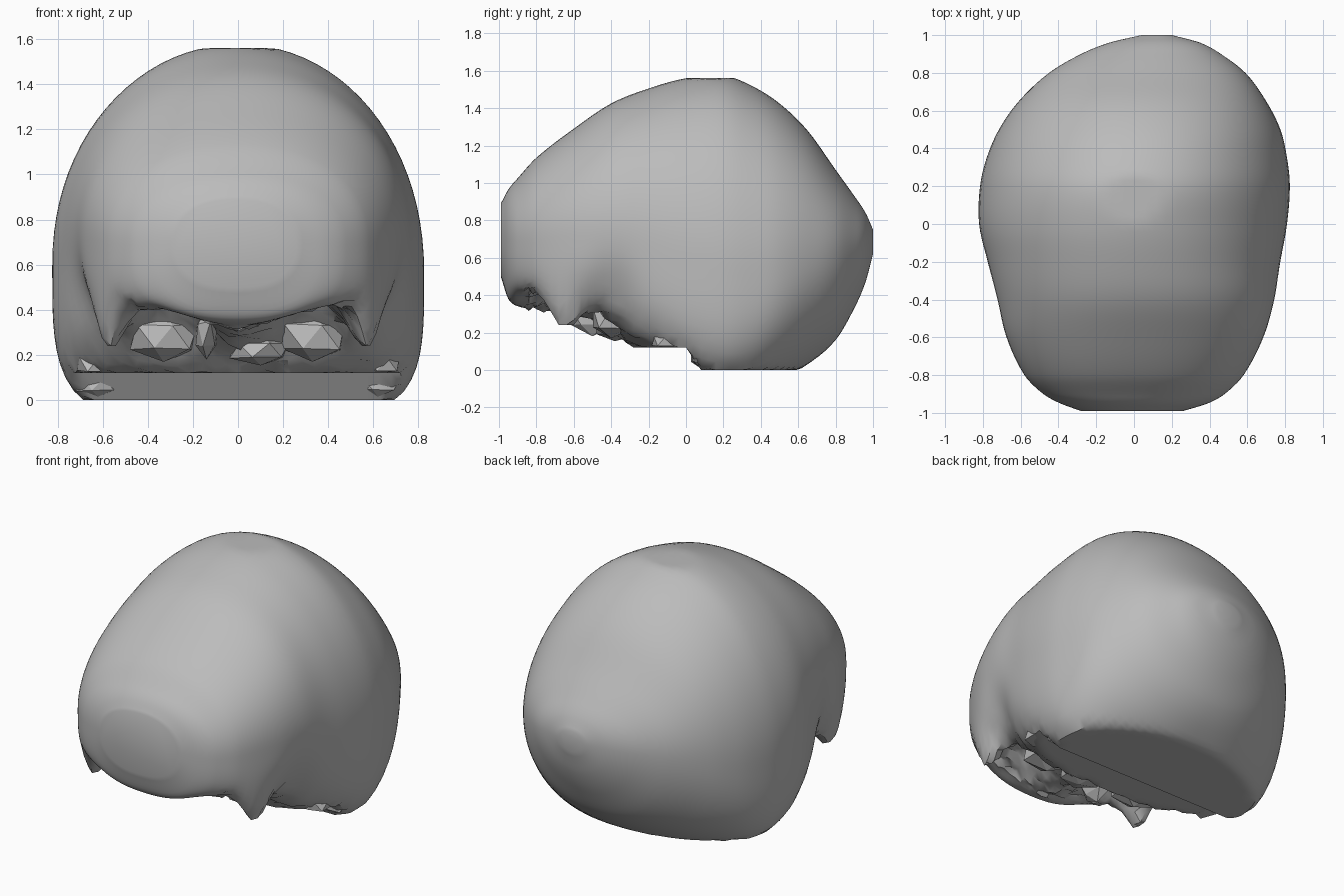
import bpy, bmesh, math, random
from mathutils import Vector

random.seed(4)
cube = bpy.data.objects.get("Cube")
if cube:
    bpy.data.objects.remove(cube, do_unlink=True)

bone = bpy.data.materials.new("bone_grey")
bone.use_nodes = True
bone.diffuse_color = (0.5, 0.5, 0.5, 1)
bone.node_tree.nodes["Principled BSDF"].inputs["Base Color"].default_value = (0.5, 0.5, 0.5, 1)


def finish(bm, name, angle):
    bmesh.ops.recalc_face_normals(bm, faces=bm.faces[:])
    mesh = bpy.data.meshes.new(name)
    bm.to_mesh(mesh)
    bm.free()
    mesh.materials.append(bone)
    obj = bpy.data.objects.new(name, mesh)
    bpy.context.collection.objects.link(obj)
    bpy.ops.object.select_all(action='DESELECT')
    obj.select_set(True)
    bpy.context.view_layer.objects.active = obj
    bpy.ops.object.shade_smooth_by_angle(angle=math.radians(angle))
    return obj


def clamp(value, low=0.0, high=1.0):
    return max(low, min(high, value))


def bell(value, centre, width):
    return math.exp(-((value - centre) / width) ** 2)


def blend(a, b, c, d, t):
    # Smooth curve between stations b and c, with slopes taken along y
    span = c[0] - b[0]
    result = [b[0] + span * t]
    for p, q, r, s in zip(a[1:], b[1:], c[1:], d[1:]):
        m = (r - p) / (c[0] - a[0]) * span
        n = (s - q) / (d[0] - b[0]) * span
        result.append(q + m * t + (3 * (r - q) - 2 * m - n) * t ** 2
                      + (2 * (q - r) + m + n) * t ** 3)
    return result


# Braincase stations: y, top, bottom, half width, x centre, widest height, squareness
STATIONS = [
    (-.99, .89, .50, .27, -.01, .70, 2.4),
    (-.95, .965, .38, .39, 0, .69, 2.7),
    (-.9, 1.025, .34, .48, 0, .69, 3),
    (-.8, 1.135, .32, .58, 0, .70, 3.4),
    (-.6, 1.29, .29, .68, .005, .72, 3.6),
    (-.4, 1.425, .21, .735, .01, .72, 3.6),
    (-.2, 1.505, .06, .775, 0, .68, 3.7),
    (0, 1.56, -.06, .815, -.005, .62, 3.9),
    (.2, 1.575, -.12, .82, .005, .57, 3.9),
    (.35, 1.52, -.11, .795, .015, .56, 3.5),
    (.5, 1.425, -.05, .745, .03, .57, 2.9),
    (.65, 1.28, .03, .655, .045, .61, 2.4),
    (.8, 1.07, .16, .52, .07, .65, 2.1),
    (.9, .93, .33, .37, .09, .67, 2),
    (.96, .84, .47, .24, .11, .68, 2),
    (1, .75, .62, .08, .12, .69, 2),
]
SIDES, STEPS = 88, 5


def section(bm, station):
    y, top, bottom, half, centre, mid, square = station
    floor = .24 if y < -.45 else clamp(.12 * (1 - y / .08), 0, .12)
    arch = .16 * clamp((y + .95) / .3) * clamp((-.35 - y) / .2)
    ring = []
    for i in range(SIDES):
        a = math.tau * i / SIDES
        c, s = math.cos(a), math.sin(a)
        n = 2.04 + .18 * clamp(-y) if s > 0 else square
        r = (abs(c) ** n + abs(s) ** n) ** (-1 / n)
        x = centre + half * r * c
        z = mid + r * s * ((top - mid) if s > 0 else (mid - bottom))
        # Narrowing behind the brow
        x *= 1 - .08 * bell(y, -.4, .13) * bell(z, .38, .2)
        # Domed eye openings either side of the nose root
        under = clamp((-s - .45) / .3)
        z += arch * under * bell(abs(x), .3, .17)
        # Rough base
        if -.85 < y < .08:
            z += under * random.uniform(-.015, .02)
        # Brow corners reaching down
        z -= .2 * clamp(-2 * s) * bell(abs(x), .57, .07) * bell(y, -.65, .1)
        ring.append(bm.verts.new((x, y, clamp(z, floor, 1.56))))
    return ring


bm = bmesh.new()
rings = []
last = len(STATIONS) - 1
for k in range(last):
    four = [STATIONS[clamp(k + d, 0, last)] for d in (-1, 0, 1, 2)]
    for j in range(STEPS):
        rings.append(section(bm, blend(*four, j / STEPS)))
rings.append(section(bm, STATIONS[-1]))
for a, b in zip(rings, rings[1:]):
    for i in range(SIDES):
        j = (i + 1) % SIDES
        bm.faces.new((a[i], a[j], b[j], b[i]))
bm.faces.new(rings[0])
bm.faces.new(rings[-1])
finish(bm, "braincase", 35)


def chunk(name, centre, size, floor):
    # Faceted piece of broken bone with a flat lower limit
    bm = bmesh.new()
    bmesh.ops.create_icosphere(bm, subdivisions=1, radius=1)
    for v in bm.verts:
        p = v.co * random.uniform(.85, 1.15)
        v.co = Vector(c + q * h for c, q, h in zip(centre, p, size))
        v.co.z = max(v.co.z, floor)
    finish(bm, name, 20)


# Paired pieces along the base
for side, sign in (("left", 1), ("right", -1)):
    chunk(side + "_orbit_wall", (sign * .33, -.4, .28), (.16, .12, .12), .17)
    chunk(side + "_ear_ridge", (sign * .64, -.1, .16), (.09, .10, .07), .12)
    chunk(side + "_ear_spur", (sign * .62, .07, .07), (.10, .05, .06), .01)

# Middle pieces
chunk("nasal_spine", (-.14, -.5, .29), (.06, .14, .12), .18)
chunk("base_bridge", (.1, -.38, .22), (.14, .12, .07), .14)
